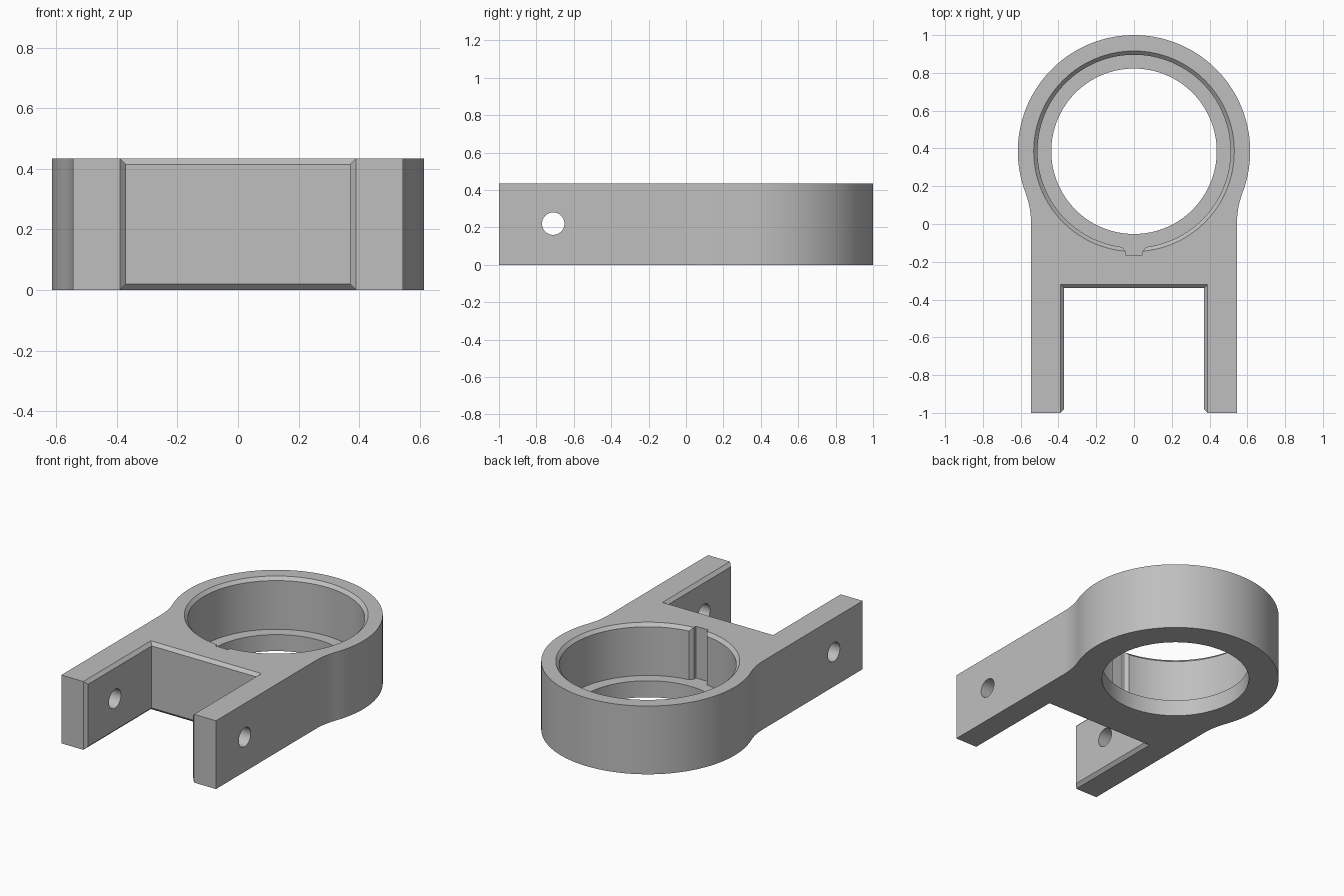
import bpy, bmesh, math

if "Cube" in bpy.data.objects:
    bpy.data.objects.remove(bpy.data.objects["Cube"])

H = 0.435            # thickness
CY = 0.385           # ring centre
R = 0.615            # ring outer radius
W = 0.545            # half width of the fork
CH = 0.02            # chamfer size
SX, SY = 0.37, -0.34 # slot half width and slot back wall

grey = bpy.data.materials.new("plain grey")
grey.diffuse_color = (0.52, 0.52, 0.52, 1)
grey.use_nodes = True
grey.node_tree.nodes["Principled BSDF"].inputs["Base Color"].default_value = grey.diffuse_color


def loft(name, loops):
    """Closed solid skinned through matching loops of 3D points."""
    bm = bmesh.new()
    rings = [[bm.verts.new(p) for p in loop] for loop in loops]
    n = len(rings[0])
    for a, b in zip(rings, rings[1:]):
        for i in range(n):
            j = (i + 1) % n
            bm.faces.new((a[i], a[j], b[j], b[i]))
    bm.faces.new(rings[0][::-1])
    bm.faces.new(rings[-1])
    bmesh.ops.recalc_face_normals(bm, faces=bm.faces)
    me = bpy.data.meshes.new(name)
    bm.to_mesh(me)
    bm.free()
    me.materials.append(grey)
    ob = bpy.data.objects.new(name, me)
    bpy.context.collection.objects.link(ob)
    return ob


def prism(name, pts, z0, z1):
    return loft(name, [[(x, y, z) for x, y in pts] for z in (z0, z1)])


def circle(r, n=128):
    return [(r * math.cos(2 * math.pi * i / n), r * math.sin(2 * math.pi * i / n)) for i in range(n)]


def turned(name, levels, n=128):
    """Round cutter about the ring axis from (radius, z) levels."""
    return loft(name, [[(x, y + CY, z) for x, y in circle(r, n)] for r, z in levels])


def rect(x, y0, y1, z):
    return [(-x, y0, z), (x, y0, z), (x, y1, z), (-x, y1, z)]


# Outline: straight fork sides, concave blends, round ring
fr = 0.478
tip = math.atan2(CY, W + fr)
side = [(W, -1.0)]
for i in range(17):
    a = math.pi - tip * i / 16
    side.append((W + fr + fr * math.cos(a), fr * math.sin(a)))
for i in range(1, 61):
    a = -tip + (math.pi / 2 + tip) * i / 60
    side.append((R * math.cos(a), CY + R * math.sin(a)))
outline = side + [(-x, y) for x, y in side[-2::-1]]
body = prism("fork_ring_body", outline, 0, H)

# Through hole, bearing seat and its chamfered mouth
cutters = [
    turned("through_hole_cutter", [(0.438, -0.1), (0.438, H + 0.1)]),
    turned("seat_cutter", [(0.511, 0.105), (0.511, H - CH), (0.511 + CH + 0.03, H + 0.03)]),
]

# Keyway in the seat wall with flared entry
key = [(-0.045, -0.164), (0.045, -0.164), (0.045, -0.145), (0.065, -0.12),
       (0.065, -0.08), (-0.065, -0.08), (-0.065, -0.12), (-0.045, -0.145)]
cutters.append(prism("keyway_cutter", key, 0.105, H + 0.1))

# Fork slot, then its bevels on top, bottom and front edges
cutters.append(loft("slot_cutter", [rect(SX, -1.2, SY, -0.1), rect(SX, -1.2, SY, H + 0.1)]))
for name, edge, s in (("top", H, 1), ("bottom", 0, -1)):
    loops = [rect(SX + CH + d, -1.2, SY + CH + d, edge + s * d) for d in (-0.04, 0.03)]
    cutters.append(loft("slot_" + name + "_bevel_cutter", loops))
front = [(-SX + 0.02, -0.96), (SX - 0.02, -0.96), (SX + CH + 0.03, -1.03), (-SX - CH - 0.03, -1.03)]
cutters.append(prism("slot_front_bevel_cutter", front, -0.1, H + 0.1))

# Pin holes through both arms
cutters.append(loft("pin_hole_cutter",
                    [[(x, -0.71 + u, 0.22 + v) for u, v in circle(0.06, 48)] for x in (-0.8, 0.8)]))

bpy.context.view_layer.objects.active = body
body.select_set(True)
for c in cutters:
    m = body.modifiers.new(c.name, "BOOLEAN")
    m.operation, m.solver, m.object = "DIFFERENCE", "EXACT", c
    bpy.ops.object.modifier_apply(modifier=m.name)
    bpy.data.objects.remove(c)

bpy.ops.object.shade_smooth_by_angle(angle=math.radians(25))
